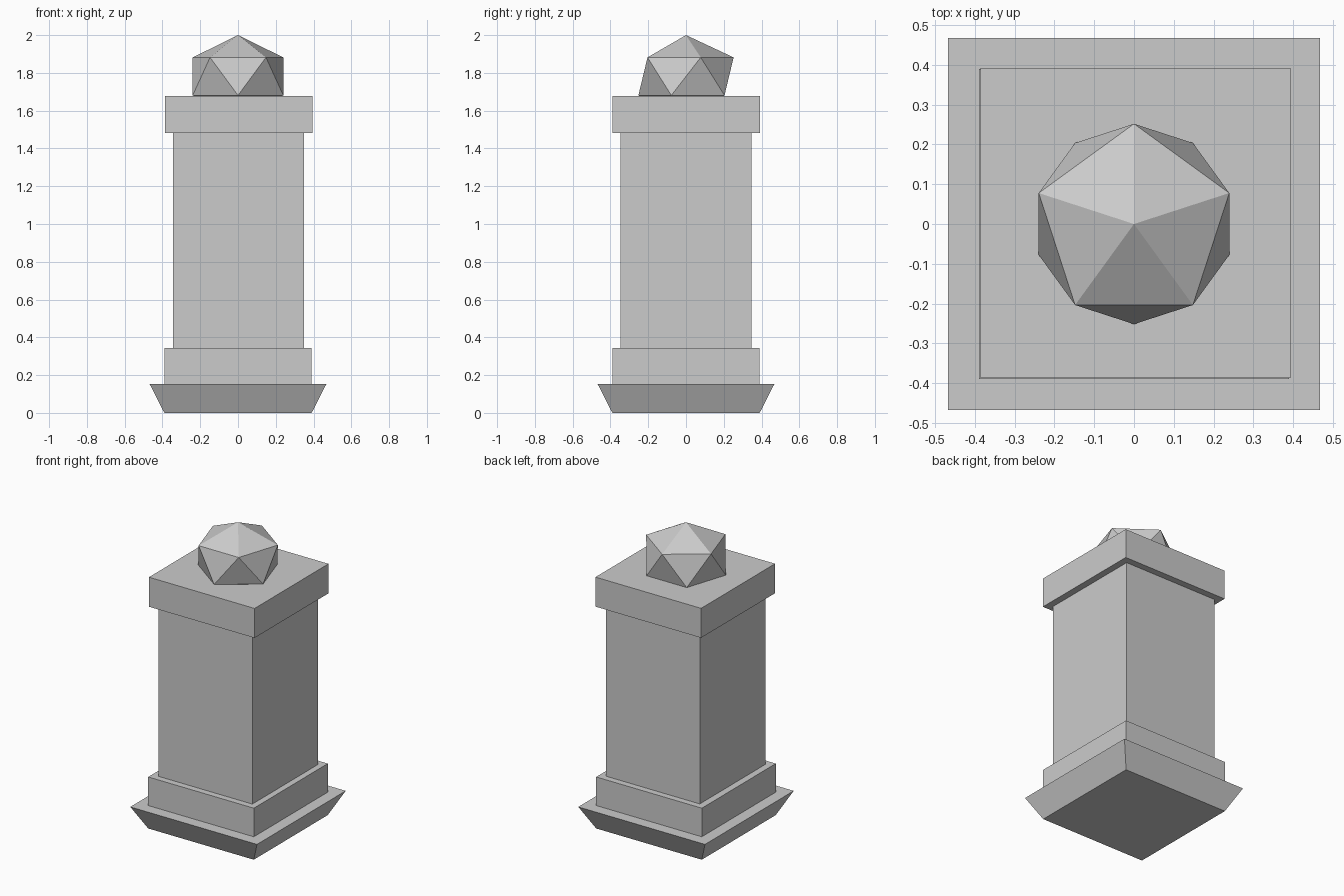
import bpy, bmesh
from math import sin, cos, pi

if "Cube" in bpy.data.objects:
    bpy.data.objects.remove(bpy.data.objects["Cube"])


def make_object(name, bm):
    bmesh.ops.recalc_face_normals(bm, faces=bm.faces)
    mesh = bpy.data.meshes.new(name)
    bm.to_mesh(mesh)
    bm.free()
    obj = bpy.data.objects.new(name, mesh)
    bpy.context.collection.objects.link(obj)
    return obj


def square_block(name, z0, z1, half0, half1=None, cx=0.0, cy=0.0):
    """Square block, optionally flaring from half0 (bottom) to half1 (top)."""
    half1 = half0 if half1 is None else half1
    bm = bmesh.new()
    bmesh.ops.create_cube(bm, size=2)
    for v in bm.verts:
        half, z = (half1, z1) if v.co.z > 0 else (half0, z0)
        v.co = (cx + v.co.x * half, cy + v.co.y * half, z)
    return make_object(name, bm)


def faceted_ball(name, radius, z_bottom, z_low, z_high, z_top):
    """Squashed 20-sided ball: two staggered five-point rings and two poles."""
    bm = bmesh.new()
    bm.verts.new((0, 0, z_top))
    bm.verts.new((0, 0, z_bottom))
    for z, start in ((z_high, pi / 2), (z_low, -pi / 2)):
        for i in range(5):
            a = start + i * 2 * pi / 5
            bm.verts.new((radius * cos(a), radius * sin(a), z))
    bmesh.ops.convex_hull(bm, input=bm.verts[:])
    return make_object(name, bm)


# Flared foot and plinth
square_block("flared_foot", 0.0, 0.153, 0.39, 0.468)
square_block("plinth", 0.153, 0.344, 0.39)

# Main shaft and cap slab
square_block("shaft", 0.344, 1.481, 0.347, cx=0.002)
square_block("cap", 1.481, 1.678, 0.39, cx=0.004, cy=0.002)

# Ball finial resting in the cap
faceted_ball("finial", 0.252, 1.565, 1.681, 1.882, 2.0)
